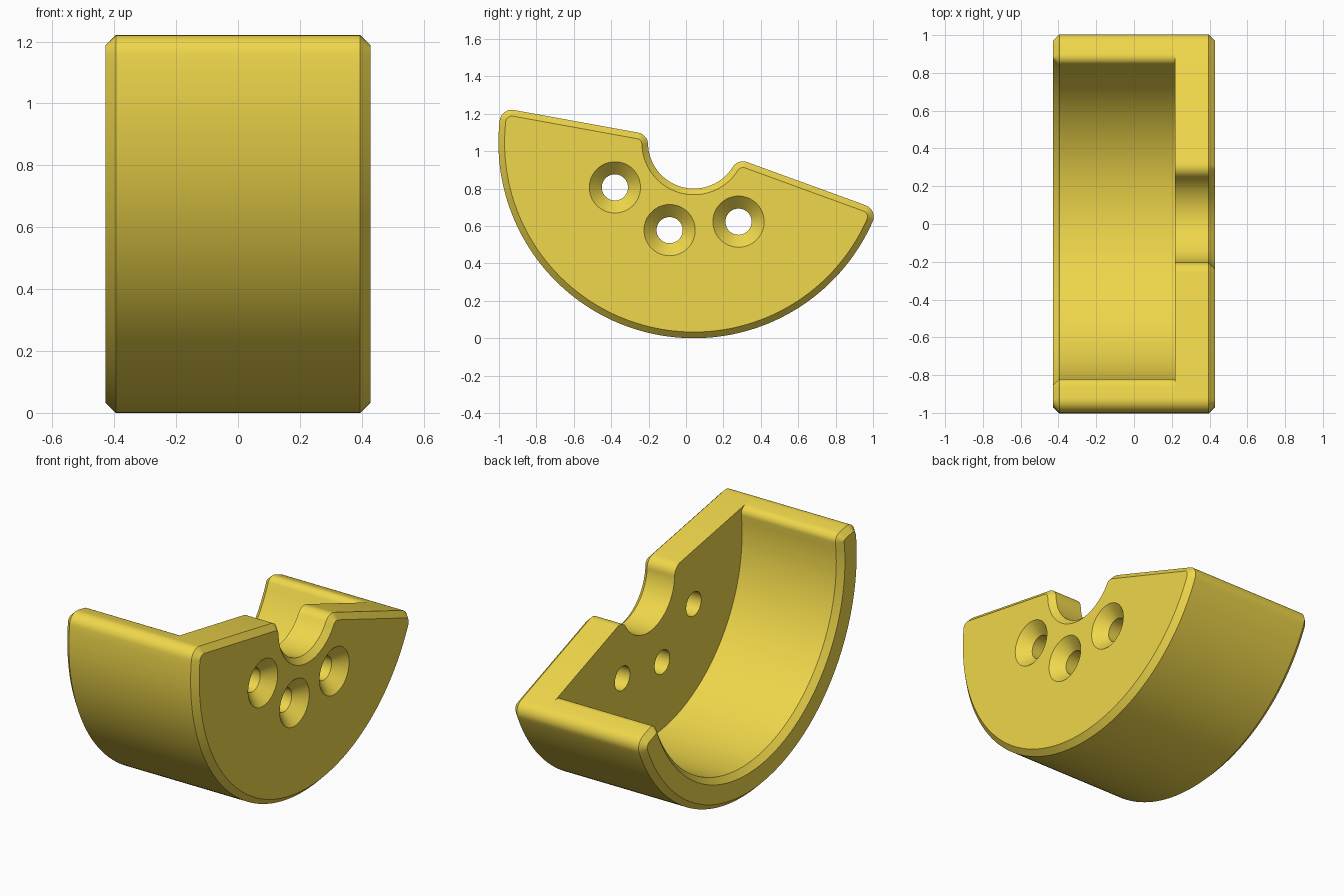
import bpy, bmesh
from math import sin, cos, asin, pi, radians

if "Cube" in bpy.data.objects:
    bpy.data.objects.remove(bpy.data.objects["Cube"])

CY, CZ = 0.042, 1.045                      # common arc centre
A0, A1 = radians(169.7), radians(340)      # sector limits
HALF, FLOOR, CH = 0.428, 0.216, 0.033      # half width, pocket floor, chamfer


def arc(cy, cz, r, a, b, n, flip=1):
    """Arc samples as (y, z, outward normal y, outward normal z)."""
    pts = []
    for i in range(n + 1):
        t = a + (b - a) * i / n
        pts.append((cy + r * cos(t), cz + r * sin(t), flip * cos(t), flip * sin(t)))
    return pts


def corner(R, r, line, s, inner):
    """Fillet between the radial end face and an arc, from line to arc."""
    D = R + r if inner else R - r
    phi = line + s * asin(r / D)
    start = line - s * pi / 2
    end = phi - s * pi if inner else phi
    return arc(CY + D * cos(phi), CZ + D * sin(phi), r, start, end, 8)


def sector(R0, r0, R1, r1):
    """Closed ring sector outline with rounded corners."""
    ao, ai = asin(r1 / (R1 - r1)), asin(r0 / (R0 + r0))
    return (corner(R1, r1, A0, 1, False)
            + arc(CY, CZ, R1, A0 + ao, A1 - ao, 96)[1:-1]
            + corner(R1, r1, A1, -1, False)[::-1]
            + corner(R0, r0, A1, -1, True)
            + arc(CY, CZ, R0, A1 - ai, A0 + ai, 72, -1)[1:-1]
            + corner(R0, r0, A0, 1, True)[::-1])


def loft(bm, rings):
    loops = [[bm.verts.new(p) for p in ring] for ring in rings]
    n = len(loops[0])
    for a, b in zip(loops, loops[1:]):
        for i in range(n):
            j = (i + 1) % n
            bm.faces.new((a[i], a[j], b[j], b[i]))
    bm.faces.new(loops[0])
    bm.faces.new(loops[-1])


def make(name, stacks):
    bm = bmesh.new()
    for rings in stacks:
        loft(bm, rings)
    bmesh.ops.recalc_face_normals(bm, faces=bm.faces)
    me = bpy.data.meshes.new(name)
    bm.to_mesh(me)
    bm.free()
    ob = bpy.data.objects.new(name, me)
    bpy.context.collection.objects.link(ob)
    return ob


def extrude(profile, xs):
    """Rings of the profile at (x, inset) pairs."""
    return [[(x, y - c * ny, z - c * nz) for y, z, ny, nz in profile] for x, c in xs]


def combine(target, tool, operation):
    mod = target.modifiers.new(operation.lower(), 'BOOLEAN')
    mod.operation, mod.object, mod.solver = operation, tool, 'EXACT'
    bpy.context.view_layer.objects.active = target
    bpy.ops.object.modifier_apply(modifier=mod.name)
    bpy.data.objects.remove(tool)


# End plate with the central notch
body = make("half_shell_bracket", [extrude(sector(0.245, 0.065, 1.045, 0.065),
            [(FLOOR, 0), (HALF - CH, 0), (HALF, CH)])])

# Curved wall around the pocket
wall = make("curved_wall", [extrude(sector(0.87, 0.045, 1.045, 0.065),
            [(-HALF, CH), (CH - HALF, 0), (FLOOR, 0)])])
combine(body, wall, 'UNION')

# Three countersunk screw holes
holes = []
for deg in (210, 255, 300):
    t = radians(deg - 0.5)
    hy, hz = CY + 0.485 * cos(t), CZ + 0.485 * sin(t)
    holes.append([[(x, y, z) for y, z, _, _ in arc(hy, hz, r, 0, 2 * pi, 48)[:-1]]
                  for x, r in ((0.1, 0.07), (HALF - 0.067, 0.07), (HALF + 0.01, 0.147))])
cutter = make("screw_holes", holes)
cutter.hide_render = True
combine(body, cutter, 'DIFFERENCE')

# Yellow finish and smooth curved faces
mat = bpy.data.materials.new("yellow")
mat.diffuse_color = (0.87, 0.68, 0.07, 1)
mat.use_nodes = True
mat.node_tree.nodes["Principled BSDF"].inputs["Base Color"].default_value = mat.diffuse_color
body.data.materials.clear()
body.data.materials.append(mat)
bpy.ops.object.select_all(action='DESELECT')
body.select_set(True)
bpy.context.view_layer.objects.active = body
bpy.ops.object.shade_smooth_by_angle(angle=radians(30))
